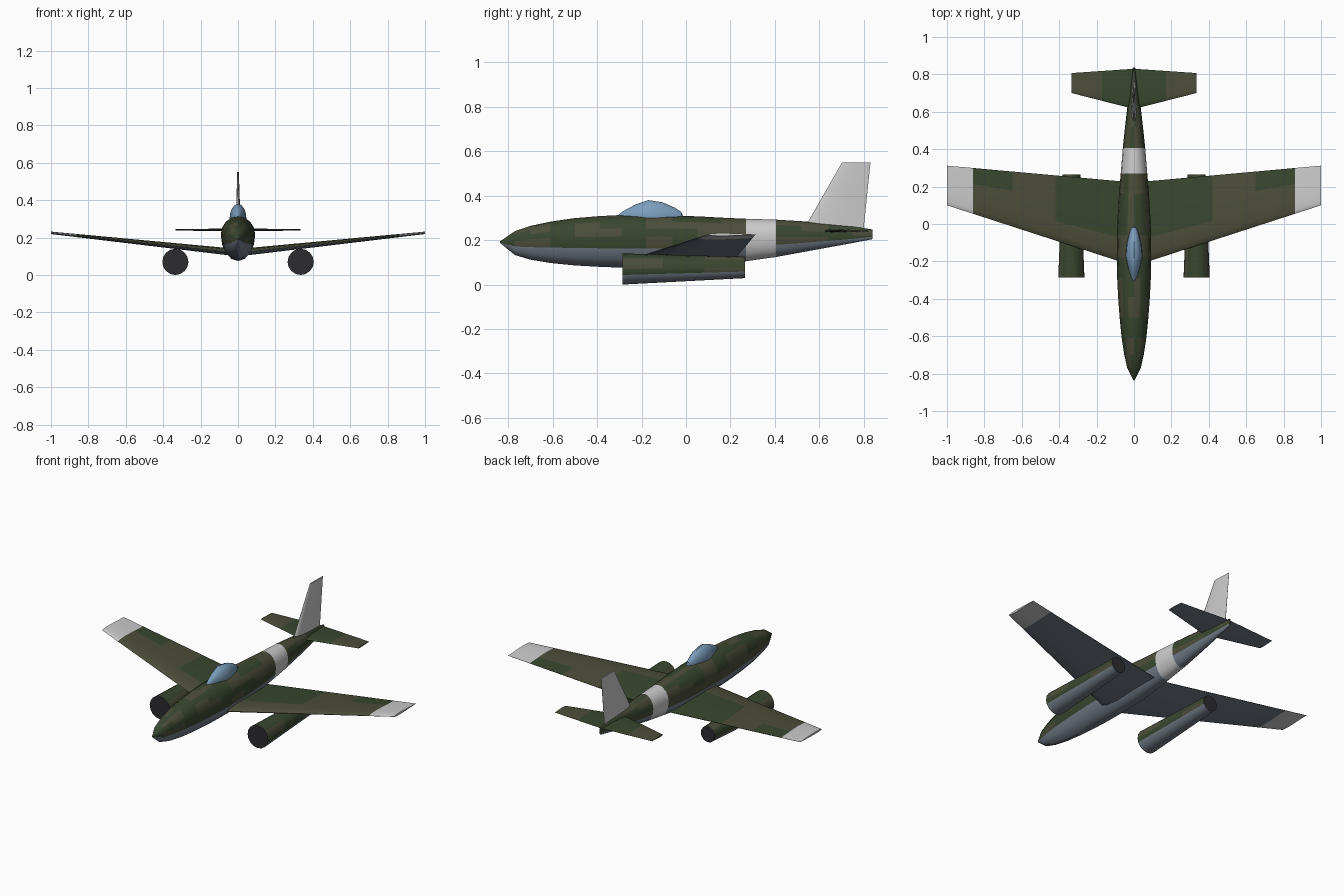
import bpy, bmesh
from math import sin, cos, pi, radians

if "Cube" in bpy.data.objects:
    bpy.data.objects.remove(bpy.data.objects["Cube"])


def material(name, r, g, b):
    m = bpy.data.materials.new(name)
    m.diffuse_color = (r, g, b, 1)
    m.use_nodes = True
    m.node_tree.nodes["Principled BSDF"].inputs["Base Color"].default_value = m.diffuse_color
    return m


MATS = [material("dark_green", .04, .062, .028), material("olive", .072, .075, .042),
        material("belly_grey", .17, .205, .25), material("white_marking", .6, .6, .59),
        material("canopy_blue", .2, .34, .5), material("engine_black", .025, .025, .03)]
DARK, OLIVE, BELLY, WHITE, GLASS, BLACK = range(6)


def loft(name, rings, paint, mirror=False):
    """Skin closed rings with quads, cap both ends; paint(station, side, normal) picks the colour."""
    bm = bmesh.new()
    tag = {}
    vs = [[bm.verts.new(p) for p in ring] for ring in rings]
    n = len(rings[0])
    for i in range(len(vs) - 1):
        for j in range(n):
            k = (j + 1) % n
            tag[bm.faces.new((vs[i][j], vs[i][k], vs[i + 1][k], vs[i + 1][j]))] = (i, j)
    tag[bm.faces.new(vs[0])] = (-1, 0)
    tag[bm.faces.new(vs[-1])] = (len(vs) - 1, 0)
    bmesh.ops.recalc_face_normals(bm, faces=bm.faces)
    bm.normal_update()
    for f, (i, j) in tag.items():
        f.material_index = paint(i, j, f.normal)
    mesh = bpy.data.meshes.new(name)
    bm.to_mesh(mesh)
    bm.free()
    for m in MATS:
        mesh.materials.append(m)
    ob = bpy.data.objects.new(name, mesh)
    bpy.context.collection.objects.link(ob)
    bpy.ops.object.select_all(action='DESELECT')
    ob.select_set(True)
    bpy.context.view_layer.objects.active = ob
    bpy.ops.object.shade_smooth_by_angle(angle=radians(35))
    if mirror:
        ob.modifiers.new("Mirror", 'MIRROR').use_mirror_merge = False
    return ob


SIDES = 16


def oval(y, w, mid, top, bottom):
    """Upright egg-shaped section at y."""
    pts = []
    for j in range(SIDES):
        a = 2 * pi * j / SIDES
        h = top - mid if sin(a) > 0 else mid - bottom
        pts.append((w * cos(a), y, mid + h * sin(a)))
    return pts


# Aerofoil: chord fraction, half-thickness fraction
FOIL = [(0, 0), (.02, .38), (.1, .75), (.3, 1), (.65, .62), (1, .06),
        (1, -.06), (.65, -.55), (.3, -.9), (.1, -.7), (.02, -.36)]


def foil(x, z, lead, trail, thick):
    return [(x, lead + c * (trail - lead), z + t * thick / 2) for c, t in FOIL]


def lerp(a, b, t):
    return a + (b - a) * t


# Fuselage: y, half width, widest height, top, bottom
BODY = [(-.836, .003, .192, .195, .187), (-.77, .036, .195, .24, .133), (-.70, .052, .203, .264, .112),
        (-.61, .066, .21, .283, .097), (-.50, .077, .213, .299, .086), (-.39, .085, .215, .308, .080),
        (-.29, .09, .216, .313, .076), (-.18, .092, .216, .313, .075), (-.06, .091, .216, .31, .076),
        (.05, .087, .215, .307, .08), (.16, .08, .214, .301, .09), (.27, .071, .213, .296, .105),
        (.405, .06, .213, .292, .124), (.52, .048, .213, .285, .145), (.64, .034, .215, .275, .167),
        (.75, .019, .217, .263, .187), (.838, .006, .222, .248, .204)]


def body_paint(i, j, n):
    if i == 11:
        return WHITE
    if 7 <= j < 15 and not (j == 7):
        return BELLY if j > 8 - 0 and j < 15 and 9 <= j <= 14 else OLIVE
    return DARK if sin(i * 2.3 + 1) + sin(j * 1.9 + i * 1.1) > -.1 else OLIVE


loft("fuselage", [oval(*s) for s in BODY], body_paint)

# Canopy bubble
canopy = []
for y, s in ((-.315, .03), (-.285, .35), (-.225, .76), (-.17, 1), (-.105, .87), (-.05, .56), (-.02, .3), (-.012, .03)):
    canopy.append(oval(y, .045 * s, .302, .302 + .078 * s, .302 - .04 * s))
loft("canopy", canopy, lambda i, j, n: GLASS)

# Swept dihedral wings with pale tips
WING_X = (0, .17, .42, .65, .86, 1)


def wing_paint(i, j, n):
    if i >= 4:
        return WHITE
    if n.z < 0:
        return BELLY
    return DARK if (i < 2 and j >= 3) or (i == 3 and j == 4) else OLIVE


loft("wings", [foil(x, .118 + .107 * x, lerp(-.225, .1, x), lerp(.222, .312, x), lerp(.042, .014, x))
               for x in WING_X], wing_paint, mirror=True)

# Tailplane
loft("tailplane", [foil(x, .241, lerp(.615, .7, x / .333), lerp(.83, .807, x / .333), lerp(.016, .008, x / .333))
                   for x in (0, .17, .333)],
     lambda i, j, n: BELLY if n.z < 0 else (DARK if i == 0 else OLIVE), mirror=True)

# Tail fin: aerofoil stood on edge
fin = []
for z, lead, trail, thick in ((.24, .525, .798, .03), (.55, .702, .83, .009)):
    fin.append([(p[2], p[1], z) for p in foil(0, 0, lead, trail, thick)])
loft("tail_fin", fin, lambda i, j, n: WHITE)


# Underwing engine pods with dark intake and exhaust discs
def pod_paint(i, j, n):
    if abs(n.y) > .9:
        return BLACK
    if 9 <= j <= 14:
        return BELLY
    return DARK if (i + j // 2) % 3 else OLIVE


pods = []
for t in (0, .33, .67, 1):
    y, r, z = lerp(-.285, .265, t), lerp(.07, .048, t), lerp(.07, .077, t)
    pods.append([(px + .335, py, pz) for px, py, pz in oval(y, r, z, z + r, z - r)])
loft("engine_pods", pods, pod_paint, mirror=True)
